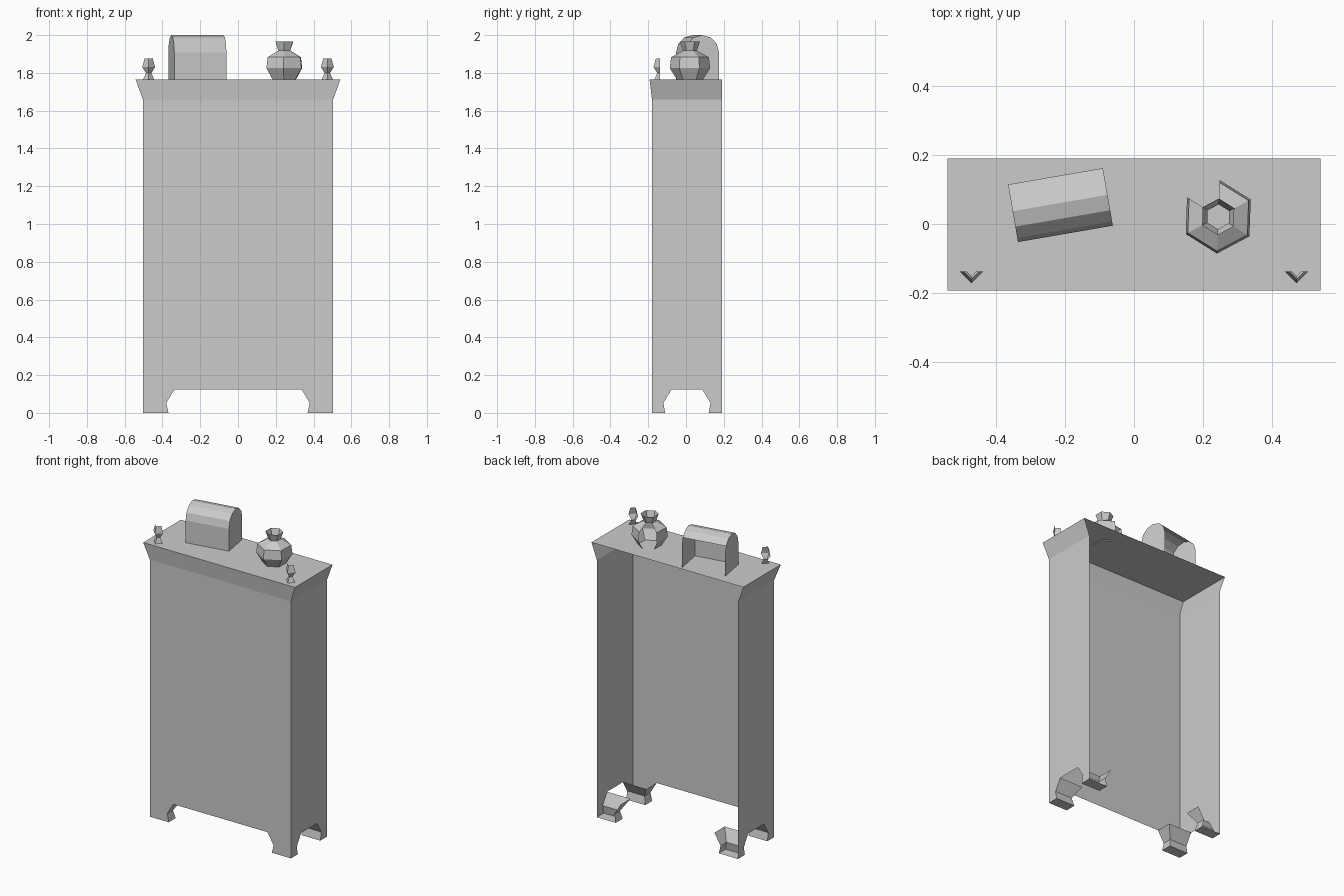
import bpy, bmesh, math

cube = bpy.data.objects.get("Cube")
if cube:
    bpy.data.objects.remove(cube, do_unlink=True)

grey = bpy.data.materials.new("pale grey")
grey.use_nodes = True
grey.diffuse_color = (0.6, 0.6, 0.6, 1)
grey.node_tree.nodes["Principled BSDF"].inputs["Base Color"].default_value = (0.6, 0.6, 0.6, 1)


def make(name, bm, location=(0, 0, 0), turn=0):
    bmesh.ops.remove_doubles(bm, verts=bm.verts, dist=0.0001)
    mesh = bpy.data.meshes.new(name)
    bm.to_mesh(mesh)
    bm.free()
    mesh.materials.append(grey)
    obj = bpy.data.objects.new(name, mesh)
    obj.location = location
    obj.rotation_euler.z = turn
    bpy.context.collection.objects.link(obj)
    return obj


def face(bm, *points):
    return bm.faces.new([bm.verts.new(p) for p in points])


def lofted(bm, rings, skip=lambda level, side: False):
    """Join successive rings of points with quads, optionally leaving gaps."""
    for level, (low, high) in enumerate(zip(rings, rings[1:])):
        for side in range(len(low) - 1):
            if not skip(level, side):
                face(bm, low[side], low[side + 1], high[side + 1], high[side])


def turned_rings(profile, sides, start, sweep):
    return [[(r * math.cos(start + sweep * i / sides),
              r * math.sin(start + sweep * i / sides), z)
             for i in range(sides + 1)] for r, z in profile]


# Cabinet: front and sides with a flared crown, open at the back and below
BACK, BASE, TOP = 0.19, 0.125, 1.765
W, FRONT = 0.504, -0.18


def three_sides(w, front, z):
    return [(-w, BACK, z), (-w, front, z), (w, front, z), (w, BACK, z)]


bm = bmesh.new()
rings = [three_sides(W, FRONT, BASE), three_sides(W, FRONT, 1.66),
         three_sides(0.542, -0.193, TOP)]
lofted(bm, rings)
face(bm, *rings[-1][::-1])
make("cabinet_body", bm)

# Bracket feet: hollow, with a waisted inner side; the rear ones have no back
foot_profile = [(0.168, 0.104, BASE), (0.124, 0.06, 0.052), (0.136, 0.07, 0)]
for sx, side in ((1, "left"), (-1, "right")):
    for sy, corner_y, end in ((1, FRONT, "front"), (-1, BACK, "rear")):
        bm = bmesh.new()
        rings = []
        for a, b, z in foot_profile:
            x0, x1 = sx * W, sx * (W - a)
            y0, y1 = corner_y, corner_y + sy * b
            rings.append([(x0, y0, z), (x0, y1, z), (x1, y1, z), (x1, y0, z), (x0, y0, z)])
        lofted(bm, rings, lambda level, s: end == "rear" and s == 3)
        face(bm, *rings[-1][:4])
        bmesh.ops.remove_doubles(bm, verts=bm.verts, dist=0.0001)
        bmesh.ops.recalc_face_normals(bm, faces=bm.faces)
        make(f"{end}_{side}_foot", bm)

# Finials on the front corners: two facets each, open behind
for sx, side in ((1, "left"), (-1, "right")):
    bm = bmesh.new()
    lofted(bm, turned_rings([(0.03, 0), (0.014, 0.034), (0.034, 0.066), (0.022, 0.11)],
                            2, math.pi, math.pi))
    make(f"{side}_finial", bm, (sx * 0.473, -0.138, TOP))

# Mantel clock case: arched ends, a front and a roof, open behind
L, R, SPRING = 0.14, 0.091, 0.144
arch = [(-R, 0)]
arch += [(-R * math.cos(math.pi * i / 6), SPRING + R * math.sin(math.pi * i / 6))
         for i in range(7)]
arch.append((R, 0))
bm = bmesh.new()
for (y0, z0), (y1, z1) in zip(arch[:-3], arch[1:-2]):
    face(bm, (-L, y0, z0), (L, y0, z0), (L, y1, z1), (-L, y1, z1))
face(bm, *[(L, y, z) for y, z in reversed(arch)])
face(bm, *[(-L, y, z) for y, z in arch])
make("clock_case", bm, (-0.215, 0.061, TOP), math.radians(9.8))

# Six-sided vase, with the rear facets of its belly missing
bm = bmesh.new()
vase = [(0.067, -0.004), (0.107, 0.06), (0.1, 0.118), (0.036, 0.153), (0.053, 0.2)]
rings = turned_rings(vase, 6, math.radians(28), math.tau)
lofted(bm, rings, lambda level, s: level < 3 and s == 1)
face(bm, *rings[0][5::-1])
make("vase", bm, (0.245, 0.021, TOP), math.radians(0))
